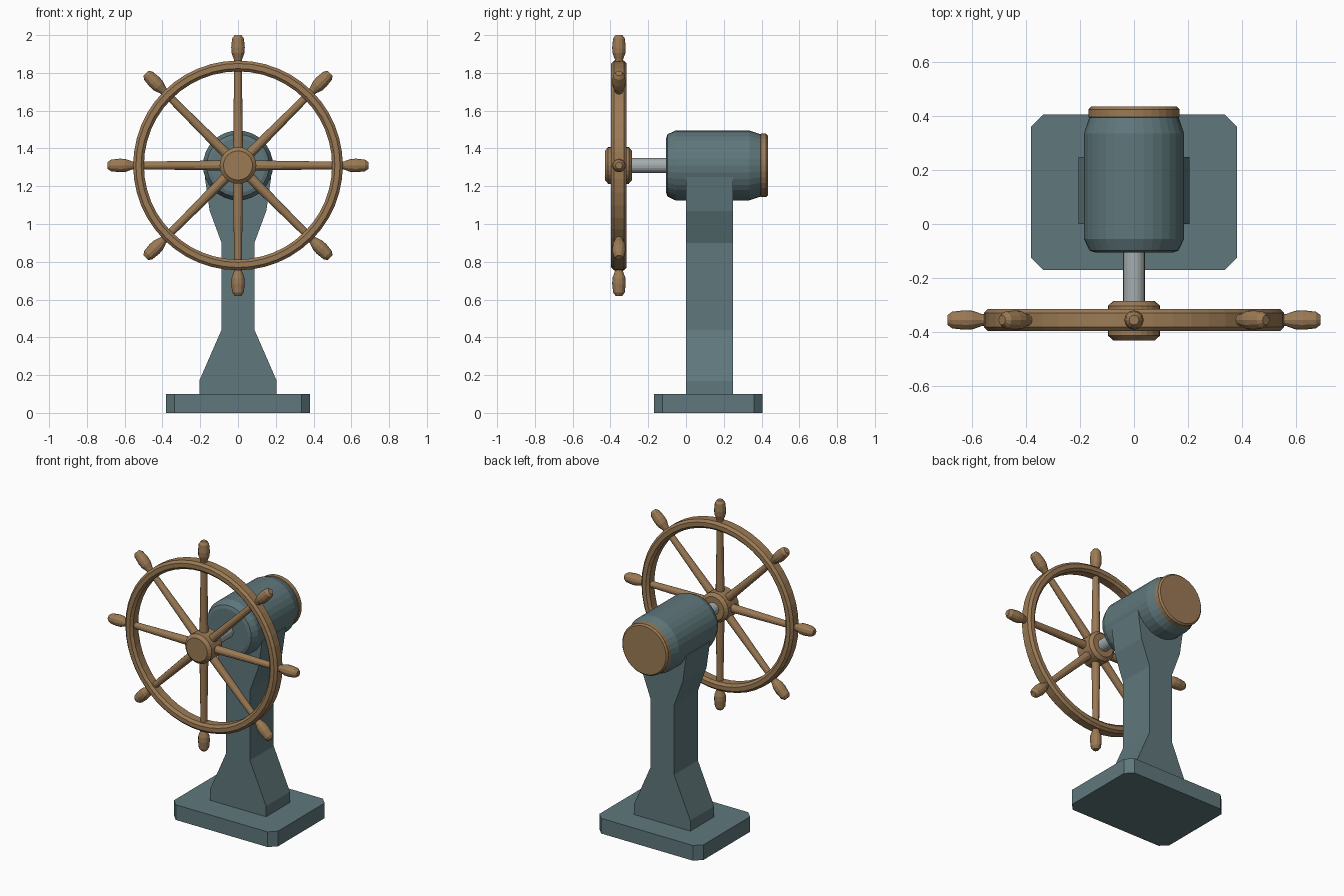
import bpy, bmesh, math
from mathutils import Matrix, Vector

if "Cube" in bpy.data.objects:
    bpy.data.objects.remove(bpy.data.objects["Cube"])


def material(name, rgb):
    m = bpy.data.materials.new(name)
    m.diffuse_color = (*rgb, 1)
    m.use_nodes = True
    m.node_tree.nodes["Principled BSDF"].inputs["Base Color"].default_value = m.diffuse_color
    return m


WOOD = material("warm wood", (0.33, 0.195, 0.09))
PAINT = material("blue grey paint", (0.115, 0.185, 0.20))
STEEL = material("light steel", (0.38, 0.42, 0.43))
AXIS_Z = 1.31    # height of the wheel and drum axis
WHEEL_Y = -0.355


def finish(name, bm, mat):
    bmesh.ops.recalc_face_normals(bm, faces=bm.faces)
    me = bpy.data.meshes.new(name)
    bm.to_mesh(me)
    bm.free()
    me.materials.append(mat)
    ob = bpy.data.objects.new(name, me)
    bpy.context.collection.objects.link(ob)
    return ob


def lathe(name, profile, sides, mat, matrix, closed=False):
    """Turn (radius, height) points round local z; cap the ends unless closed."""
    bm = bmesh.new()
    rings = []
    for r, h in profile:
        rings.append([bm.verts.new(matrix @ Vector((
            r * math.cos(2 * math.pi * i / sides),
            r * math.sin(2 * math.pi * i / sides), h))) for i in range(sides)])
    pairs = list(zip(rings, rings[1:]))
    if closed:
        pairs.append((rings[-1], rings[0]))
    else:
        bm.faces.new(rings[0])
        bm.faces.new(rings[-1])
    for a, b in pairs:
        for i in range(sides):
            j = (i + 1) % sides
            bm.faces.new((a[i], a[j], b[j], b[i]))
    return finish(name, bm, mat)


def prism(name, points, depth, mat):
    """Extrude a flat outline of 3D points along a depth vector."""
    bm = bmesh.new()
    face = bm.faces.new([bm.verts.new(p) for p in points])
    new = bmesh.ops.extrude_face_region(bm, geom=[face])["geom"]
    bmesh.ops.translate(bm, vec=depth,
                        verts=[v for v in new if isinstance(v, bmesh.types.BMVert)])
    # the starting face is kept by the extrusion when isolated; close it if not
    holes = [e for e in bm.edges if e.is_boundary]
    if holes:
        bmesh.ops.holes_fill(bm, edges=holes)
    return finish(name, bm, mat)


# local z points along +y, so lathe heights are y positions
along_y = Matrix.Translation((0, 0, AXIS_Z)) @ Matrix.Rotation(-math.pi / 2, 4, 'X')

# base plate with cut corners
hx, y0, y1, c = 0.38, -0.17, 0.405, 0.045
prism("base_plate", [(-hx + c, y0, 0), (hx - c, y0, 0), (hx, y0 + c, 0), (hx, y1 - c, 0),
                     (hx - c, y1, 0), (-hx + c, y1, 0), (-hx, y1 - c, 0), (-hx, y0 + c, 0)],
      (0, 0, 0.1), PAINT)

# waisted pedestal, mirrored half outline
half = [(0.205, 0.1), (0.205, 0.17), (0.087, 0.44), (0.087, 0.90), (0.15, 1.07), (0.176, 1.25)]
outline = [(x, 0, z) for x, z in half] + [(-x, 0, z) for x, z in reversed(half)]
prism("pedestal", outline, (0, 0.248, 0), PAINT)

# drum housing, end cap and shaft
lathe("drum", [(0.145, -0.105), (0.165, -0.098), (0.185, -0.055), (0.185, 0.335), (0.165, 0.395)],
      32, PAINT, along_y)
lathe("drum_end_cap", [(0.158, 0.388), (0.168, 0.396), (0.168, 0.424), (0.158, 0.434)],
      32, WOOD, along_y)
lathe("shaft", [(0.04, -0.30), (0.04, -0.09)], 20, STEEL, along_y)

# wheel hub
lathe("wheel_hub", [(0.077, -0.43), (0.097, -0.412), (0.097, -0.303), (0.077, -0.285)],
      24, WOOD, along_y)

# wheel rim with chamfered section
ro, ri, w, c = 0.555, 0.498, 0.041, 0.015
section = [(ro, -w + c), (ro, w - c), (ro - c, w), (ri + c, w),
           (ri, w - c), (ri, -w + c), (ri + c, -w), (ro - c, -w)]
lathe("wheel_rim", [(r, WHEEL_Y + h) for r, h in section], 48, WOOD, along_y, closed=True)

# eight spokes with turned handles
for i in range(8):
    m = (Matrix.Translation((0, WHEEL_Y, AXIS_Z))
         @ Matrix.Rotation(i * math.pi / 4, 4, 'Y'))
    lathe(f"spoke_{i + 1}", [(0.027, 0.06), (0.02, 0.52)], 12, WOOD, m)
    lathe(f"handle_{i + 1}", [(0.02, 0.54), (0.022, 0.562), (0.034, 0.595), (0.036, 0.625),
                              (0.031, 0.672), (0.018, 0.69)], 12, WOOD, m)
